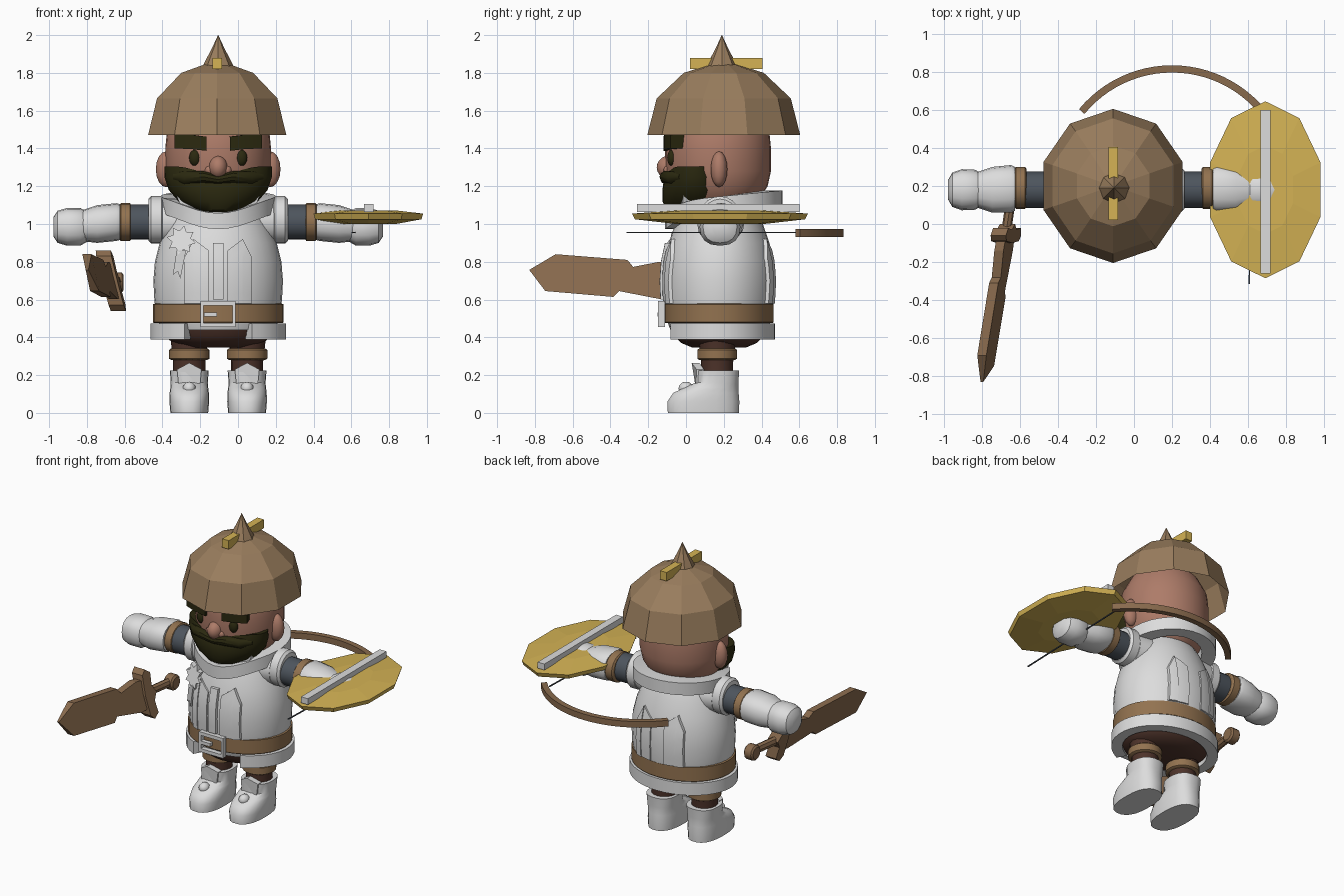
import bpy, bmesh, math
from mathutils import Vector

if "Cube" in bpy.data.objects:
    bpy.data.objects.remove(bpy.data.objects["Cube"])

CX, CY = -0.105, 0.175   # body axis


def material(name, rgb):
    m = bpy.data.materials.new(name)
    m.diffuse_color = (*rgb, 1)
    m.use_nodes = True
    m.node_tree.nodes["Principled BSDF"].inputs["Base Color"].default_value = m.diffuse_color
    return m


WHITE = material("pale cloth", (0.72, 0.72, 0.72))
BROWN = material("helmet bronze", (0.32, 0.205, 0.11))
LEATHER = material("leather", (0.29, 0.17, 0.08))
WOOD = material("weapon brown", (0.25, 0.145, 0.075))
GOLD = material("gold", (0.66, 0.45, 0.09))
SKIN = material("skin", (0.42, 0.2, 0.14))
HAIR = material("dark hair", (0.024, 0.022, 0.005))
SLATE = material("slate sleeve", (0.075, 0.09, 0.11))
PANTS = material("dark pants", (0.075, 0.033, 0.023))


def finish(name, verts, faces, mat, smooth=35):
    me = bpy.data.meshes.new(name)
    me.from_pydata([tuple(v) for v in verts], [], faces)
    bm = bmesh.new()
    bm.from_mesh(me)
    bmesh.ops.recalc_face_normals(bm, faces=bm.faces)
    bm.to_mesh(me)
    bm.free()
    me.materials.append(mat)
    if smooth:
        me.polygons.foreach_set("use_smooth", [True] * len(me.polygons))
        me.set_sharp_from_angle(angle=math.radians(smooth))
    ob = bpy.data.objects.new(name, me)
    bpy.context.collection.objects.link(ob)
    return ob


def loft(name, rings, mat, n=24, axis="z", smooth=35, phase=0.0, p=1.0, caps=(True, True)):
    """Rings are (position on axis, centre u, centre v, radius u, radius v)."""
    vs, fs = [], []
    for t, u, v, ru, rv in rings:
        for k in range(n):
            a = phase + 2 * math.pi * k / n
            c, s = math.cos(a), math.sin(a)
            x = u + ru * math.copysign(abs(c) ** p, c)
            y = v + rv * math.copysign(abs(s) ** p, s)
            vs.append({"z": (x, y, t), "x": (t, x, y), "y": (x, t, y)}[axis])
    for i in range(len(rings) - 1):
        for k in range(n):
            a, b = i * n + k, i * n + (k + 1) % n
            fs.append((a, b, b + n, a + n))
    if caps[0]:
        fs.append(tuple(range(n)))
    if caps[1]:
        fs.append(tuple(range(len(vs) - n, len(vs))))
    return finish(name, vs, fs, mat, smooth)


def ball(name, c, r, mat, n=20, m=10, smooth=40):
    rings = [(c[2] - r[2] * math.cos(math.pi * i / m), c[0], c[1],
              r[0] * math.sin(math.pi * i / m) + 1e-4, r[1] * math.sin(math.pi * i / m) + 1e-4)
             for i in range(m + 1)]
    return loft(name, rings, mat, n, smooth=smooth)


def sweep(name, path, w, h, mat, closed=False, up=(0, 0, 1), smooth=35):
    """Rectangular section carried along a path."""
    path, up, vs, fs = [Vector(q) for q in path], Vector(up), [], []
    n = len(path)
    for i, q in enumerate(path):
        a = path[i - 1] if i or closed else q
        b = path[(i + 1) % n] if i < n - 1 or closed else q
        side = (b - a).cross(up).normalized() * w / 2
        top = up * h / 2
        vs += [q - side - top, q + side - top, q + side + top, q - side + top]
    for i in range(n if closed else n - 1):
        j = (i + 1) % n
        fs += [(4 * i + k, 4 * i + (k + 1) % 4, 4 * j + (k + 1) % 4, 4 * j + k) for k in range(4)]
    if not closed:
        fs += [(0, 1, 2, 3), tuple(range(4 * n - 4, 4 * n))]
    return finish(name, vs, fs, mat, smooth)


def prism(name, pts, place, mat):
    """Outline given two depths by place(u, v, side)."""
    n = len(pts)
    vs = [place(u, v, s) for s in (-1, 1) for u, v in pts]
    fs = [tuple(range(n)), tuple(range(n, 2 * n))]
    fs += [(k, (k + 1) % n, n + (k + 1) % n, n + k) for k in range(n)]
    return finish(name, vs, fs, mat, 0)


# Helmet, spike and crest
HY = 0.2
H = [(1.47, .385, .405), (1.665, .335, .355), (1.80, .2, .212), (1.845, .07, .07)]
loft("helmet", [(z, CX - .005, HY, a, b) for z, a, b in H], BROWN, 10, smooth=0,
     phase=math.pi / 2, caps=(False, True))
loft("helmet_spike", [(z, CX, HY - .01, r, r) for z, r in
                      ((1.82, .09), (1.86, .07), (1.93, .033), (2.0, .001))], BROWN, 8, smooth=0)
sweep("helmet_crest", [(-.11, .02, 1.85), (-.11, .405, 1.85)], .05, .06, GOLD, smooth=0)

# Head with ears, nose, eyes, brows and beard
HEAD = [(1.05, .1), (1.08, .17), (1.14, .225), (1.2, .262), (1.28, .28), (1.4, .28), (1.5, .27), (1.6, .22)]
loft("head", [(z, CX, .17, r, r) for z, r in HEAD], SKIN, 32)
ball("nose", (CX, -.09, 1.3), (.05, .065, .062), SKIN)
for s in (-1, 1):
    ball("ear", (CX + s * .275, .175, 1.29), (.055, .045, .095), SKIN, 14, 8)
    ball("nostril", (CX + s * .045, -.075, 1.285), (.032, .045, .032), SKIN, 12, 6)
    ball("eye", (CX + s * .123, -.075, 1.35), (.031, .025, .043), HAIR, 14, 8)
    sweep("eyebrow", [(CX + s * .06, -.075, 1.425), (CX + s * .14, -.07, 1.435),
                      (CX + s * .215, -.04, 1.437)], .09, .075, HAIR)
    loft("moustache", [(CX + s * d, y, z, ry, rz) for d, y, z, ry, rz in
                       ((0, -.105, 1.235, .03, .025), (.08, -.105, 1.25, .035, .032),
                        (.18, -.065, 1.245, .035, .035), (.24, -.02, 1.25, .02, .02))], HAIR, 10, "x")
BEARD = [(1.05, .06, .09), (1.075, .14, .15), (1.12, .21, .175), (1.18, .262, .175),
         (1.25, .285, .165), (1.305, .284, .145)]
beard = loft("beard", [(z, CX, .05, a, b) for z, a, b in BEARD], HAIR, 28)
for v in beard.data.vertices:      # dip the upper edge below the nose
    if v.co.z > 1.3:
        v.co.z -= .05 * max(0, 1 - abs(v.co.x - CX) / .2)

# Tunic
T = [(.44, .3), (.5, .325), (.6, .338), (.7, .343), (.8, .335), (.9, .31), (1.0, .27), (1.06, .24), (1.12, .2)]
loft("tunic", [(z, CX, CY, r, r * .86) for z, r in T], WHITE, 32)


def surface(x, z, side, off=0.0):
    """Depth of the tunic front (-1) or back (1)."""
    r = T[-1][1]
    for (z0, r0), (z1, r1) in zip(T, T[1:]):
        if z0 <= z <= z1:
            r = r0 + (r1 - r0) * (z - z0) / (z1 - z0)
    return CY + side * (math.sqrt(max(.0004, r * r - (x - CX) ** 2)) * .86 + off)


def patch(name, x0, x1, z0, top0, top1, side, off):
    """Raised cloth panel that follows the tunic."""
    n, m = 4, 6
    vs, fs = [], []
    for d in (-.02, off):
        for i in range(n + 1):
            for j in range(m + 1):
                f = i / n
                x, z = x0 + (x1 - x0) * f, z0 + (top0 + (top1 - top0) * f - z0) * j / m
                vs.append((x, surface(x, z, side, d), z))
    q, w = (n + 1) * (m + 1), m + 1
    for i in range(n):
        for j in range(m):
            a = i * w + j
            fs += [(a, a + 1, a + 1 + w, a + w), tuple(q + k for k in (a, a + 1, a + 1 + w, a + w))]
    rim = ([i * w for i in range(n + 1)] + [n * w + j for j in range(1, w)] +
           [i * w + m for i in range(n - 1, -1, -1)] + list(range(m - 1, 0, -1)))
    fs += [(a, b, q + b, q + a) for a, b in zip(rim, rim[1:] + rim[:1])]
    return finish(name, vs, fs, WHITE)


for side in (-1, 1):
    for s in (-1, 1):
        patch("tunic_panel", CX + s * .13, CX + s * .18, .58, .92, .82, side, .018)
        patch("tunic_panel_inner", CX + s * .05, CX + s * .13, .58, .86, .92, side, .01)
patch("tunic_closure", CX - .028, CX + .028, .6, .9, .9, -1, .02)


def arc(rx, ry, a0, a1, n, zf, cy=CY):
    an = [math.radians(a0 + (a1 - a0) * i / n) for i in range(n + 1)]
    return [(CX + rx * math.cos(a), cy + ry * math.sin(a), zf(math.sin(a))) for a in an]


# Collar, lapels, hem, belt and buckle
sweep("collar", arc(.26, .265, 0, 360, 36, lambda s: 1.105 + .03 * s - .06 * max(0, -s) ** 4, .2)[:-1],
      .09, .085, WHITE, closed=True)
for s in (-1, 1):
    prism("lapel", [(.0, 1.0), (.2, 1.1), (.22, 1.15), (.0, 1.07)],
          lambda u, v, d, s=s: (CX + s * u, -.055 + u * .28 + d * .02, v), WHITE)
sweep("tunic_hem", arc(.325, .262, -60, 240, 32, lambda s: .43), .07, .085, WHITE)
loft("belt", [(z, CX, CY, r, r * .835) for z, r in ((.475, .34), (.48, .346), (.575, .346), (.58, .33))],
     LEATHER, 32)
sweep("buckle", [(x, -.13, z) for x, z in ((-.19, .465), (-.02, .465), (-.02, .58), (-.19, .58))],
      .028, .035, WHITE, closed=True, up=(0, 1, 0), smooth=0)
sweep("buckle_pin", [(-.18, -.135, .52), (-.11, -.135, .52)], .03, .022, WHITE, smooth=0)

# Chest star with ribbon
STAR = [(-.3 + (.078 if k % 2 else .05) * math.cos(k * math.pi / 8 + .2),
         .915 + (.078 if k % 2 else .05) * math.sin(k * math.pi / 8 + .2)) for k in range(16)]
prism("chest_star", STAR, lambda u, v, d: (u, -.045 + (v - .915) * .35 + d * .02 + (u + .3) * -.4, v), WHITE)
prism("star_ribbon", [(-.345, .73), (-.32, .75), (-.305, .71), (-.275, .86), (-.325, .86)],
      lambda u, v, d: (u, -.07 + d * .018 + (u + .3) * -.5, v), WHITE)

# Pants, legs, knee bands and boots
loft("pants", [(z, CX, CY, a, b) for z, a, b in
               ((.345, .16, .14), (.37, .24, .2), (.41, .285, .24), (.47, .3, .255))], PANTS, 28)
for s in (-1, 1):
    lx = CX + s * .153
    loft("leg", [(.18, lx, .165, .085, .085), (.27, lx, .165, .085, .085), (.4, lx, .165, .1, .1)], PANTS, 16)
    loft("knee_band", [(z, lx, .165, r, r) for z, r in
                       ((.28, .095), (.287, .107), (.333, .107), (.342, .095))], LEATHER, 18)
    loft("boot", [(z, lx, y, a, b) for z, y, a, b in
                  ((0, .092, .1, .19), (.06, .092, .105, .192), (.105, .105, .104, .175),
                   (.135, .135, .1, .143), (.16, .163, .098, .115), (.225, .165, .103, .118),
                   (.225, .165, .08, .09))], WHITE, 22, p=.82)
    prism("boot_tongue", [(-.055, .13), (.055, .13), (.065, .23), (0, .265), (-.065, .23)],
          lambda u, v, d, lx=lx: (lx + u, .05 + d * .02 + abs(u) * .4, v), WHITE)
    ball("boot_knot", (lx, .0, .13), (.035, .04, .035), WHITE, 12, 6)

# Arms, gloves and fists, mirrored about the body axis
for s in (-1, 1):
    def limb(name, prof, mat, n=20, p=1.0):
        loft(name, [(CX + s * d, y, z, a, b) for d, y, z, a, b in prof], mat, n, "x", p=p)
    limb("sleeve", [(.1, .18, 1.0, .14, .13), (.295, .18, 1.015, .11, .115)], WHITE)
    limb("sleeve_cuff", [(d, .18, 1.022, r, r + .01) for d, r in
                         ((.29, .1), (.3, .115), (.355, .115), (.37, .1))], WHITE)
    limb("arm", [(.35, .18, 1.01, .095, .093), (.48, .18, 1.01, .095, .093)], SLATE)
    limb("wrist_band", [(d, .19, 1.01, r + .01, r) for d, r in
                        ((.46, .09), (.467, .1), (.515, .1), (.525, .09))], LEATHER)
    limb("glove_cuff", [(.52, .185, 1.01, .115, .095), (.54, .185, 1.01, .125, .1),
                        (.64, .18, 1.0, .12, .1), (.73, .18, .99, .09, .08)], WHITE, 16, .85)
    limb("fist", [(.695, .18, .985, .085, .08), (.73, .18, .985, .105, .1), (.8, .18, .985, .108, .1),
                  (.85, .18, .985, .09, .085), (.873, .18, .985, .05, .05)], WHITE, 16, .85)

# Flat shield with centre bar
loft("shield", [(z, .69, .18, .305 * f, .465 * f) for z, f in
                ((1.0, .5), (1.025, .97), (1.055, 1), (1.072, .5))], GOLD, 10, smooth=0, phase=math.pi / 2)
sweep("shield_bar", [(.692, -.26, 1.085), (.692, .6, 1.085)], .052, .042, WHITE, smooth=0)

# Bow and string
BOW = [math.radians(140.5 - 101 * i / 24) for i in range(25)]
sweep("bow", [(.2 + .615 * math.cos(a), .2 + .615 * math.sin(a), .953) for a in BOW], .038, .042, WOOD)
sweep("bow_string", [(.635, .59, .955), (.605, -.315, .955)], .007, .007, SLATE)


# Sword
def on_sword(half):
    return lambda y, z, d: (-.69 + (y + .14) * .145 - (z - .72) * .25 + d * half * (.3 if y < -.8 else 1), y, z)


prism("sword_blade", [(-.83, .757), (-.69, .84), (-.31, .81), (-.28, .773), (-.14, .80), (-.06, .79),
                      (-.06, .61), (-.14, .603), (-.355, .645), (-.385, .614), (-.745, .645)],
      on_sword(.024), WOOD)
prism("sword_guard", [(-.09, .57), (-.06, .54), (-.02, .57), (-.03, .65), (0, .7), (-.03, .75),
                      (-.02, .83), (-.06, .86), (-.09, .83), (-.1, .7)], on_sword(.04), WOOD)
loft("sword_handle", [(y, -.67 + (y + .03) * .145, .695, .026, .03) for y in (-.03, .17)], WOOD, 8, "y")
loft("sword_pommel", [(x, .19, .69, r, r) for x, r in
                      ((-.675, .04), (-.665, .052), (-.615, .052), (-.605, .04))], WOOD, 12, "x")
